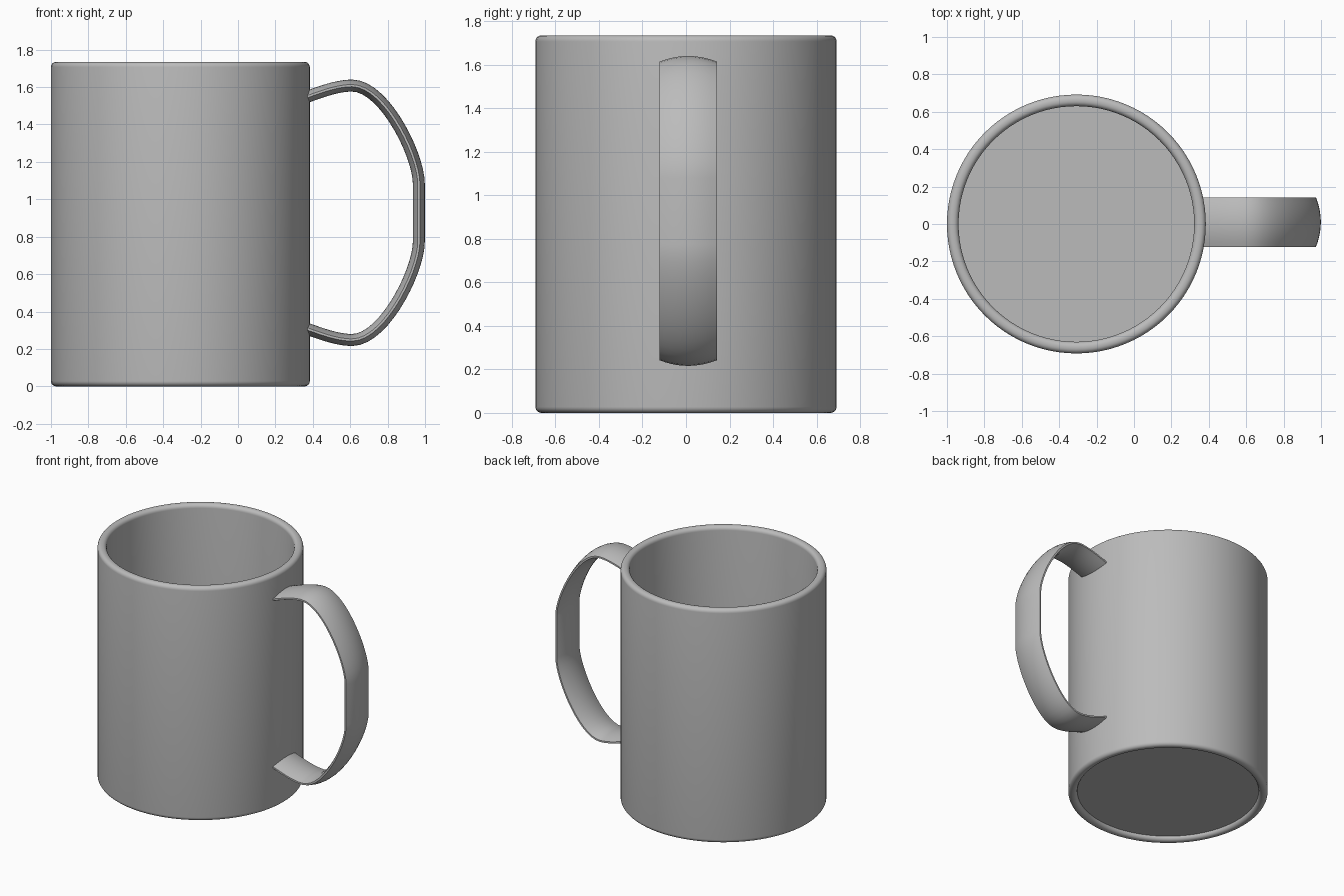
import bpy, bmesh, math
from mathutils import Vector
from mathutils.geometry import interpolate_bezier

cube = bpy.data.objects.get("Cube")
if cube:
    bpy.data.objects.remove(cube, do_unlink=True)

# One grey ceramic colour
grey = bpy.data.materials.new("grey_ceramic")
grey.use_nodes = True
colour = (0.5, 0.5, 0.5, 1)
grey.diffuse_color = colour
grey.node_tree.nodes["Principled BSDF"].inputs["Base Color"].default_value = colour

RADIUS, INNER, HEIGHT = 0.692, 0.63, 1.735
CENTRE_X, ROUND = -0.308, 0.028


def finish(name, bm):
    bmesh.ops.recalc_face_normals(bm, faces=bm.faces)
    mesh = bpy.data.meshes.new(name)
    bm.to_mesh(mesh)
    bm.free()
    obj = bpy.data.objects.new(name, mesh)
    bpy.context.collection.objects.link(obj)
    mesh.materials.append(grey)
    bpy.ops.object.select_all(action="DESELECT")
    obj.select_set(True)
    bpy.context.view_layer.objects.active = obj
    bpy.ops.object.shade_smooth_by_angle(angle=math.radians(40))
    return obj


def corner(r, z, start, steps=6):
    """Quarter circle of profile points, turning anticlockwise."""
    angles = [start + math.pi / 2 * i / steps for i in range(steps + 1)]
    return [(r + ROUND * math.cos(a), z + ROUND * math.sin(a)) for a in angles]


# Mug body: lathed wall with rounded rim and foot, recessed underside
q = math.pi / 2
profile = [(0, 0.03), (INNER, 0.03)]
profile += corner(INNER + ROUND, ROUND, 2 * q)
profile += corner(RADIUS - ROUND, ROUND, 3 * q)
profile += corner(RADIUS - ROUND, HEIGHT - ROUND, 0)
profile += corner(INNER + ROUND, HEIGHT - ROUND, q)
profile += [(INNER, 0.06), (0, 0.06)]

bm = bmesh.new()
verts = [bm.verts.new((r, 0, z)) for r, z in profile]
edges = [bm.edges.new(pair) for pair in zip(verts, verts[1:])]
bmesh.ops.spin(bm, geom=verts + edges, axis=(0, 0, 1), cent=(0, 0, 0),
               angle=math.tau, steps=96, use_duplicate=False)
bmesh.ops.remove_doubles(bm, verts=bm.verts, dist=0.0005)
body = finish("mug_body", bm)
body.location.x = CENTRE_X

# Handle path: upper half from beziers, lower half mirrored
MID_Z = 0.928
knots = [
    ((0.345, 1.54), (0.42, 1.565), (0.52, 1.608), (0.61, 1.608)),
    ((0.61, 1.608), (0.78, 1.608), (0.967, 1.24), (0.967, 1.08)),
]
path = []
for segment in knots:
    points = interpolate_bezier(*[Vector((x, 0, z)) for x, z in segment], 16)
    path += points if not path else points[1:]
path += [Vector((p.x, 0, 2 * MID_Z - p.z)) for p in reversed(path)]

# Handle cross-section: thin strap, bulging on both broad faces
HALF_WIDTH, MID_Y, STEPS = 0.132, 0.01, 10
across = [2 * i / STEPS - 1 for i in range(STEPS + 1)]
section = [(HALF_WIDTH * t, 0.006 + 0.026 * (1 - t * t)) for t in across]
section += [(y, -depth) for y, depth in reversed(section)]

bm = bmesh.new()
rings = []
for i, p in enumerate(path):
    tangent = (path[min(i + 1, len(path) - 1)] - path[max(i - 1, 0)]).normalized()
    outward = Vector((-tangent.z, 0, tangent.x))
    rings.append([bm.verts.new(p + outward * d + Vector((0, MID_Y + y, 0)))
                  for y, d in section])
count = len(section)
for a, b in zip(rings, rings[1:]):
    for i in range(count):
        j = (i + 1) % count
        bm.faces.new((a[i], a[j], b[j], b[i]))
bm.faces.new(rings[0])
bm.faces.new(rings[-1])
finish("handle", bm)
